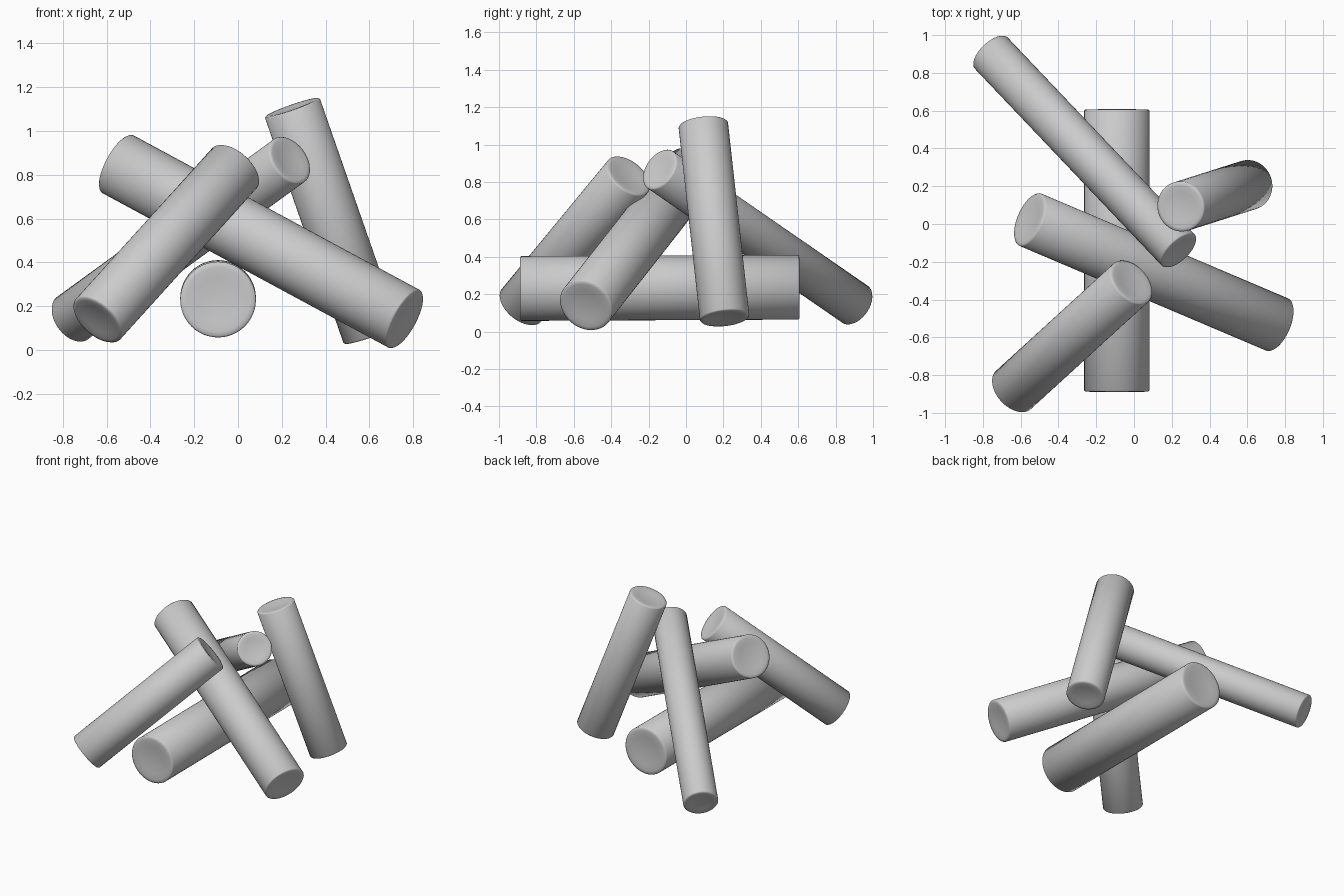
import bpy
import bmesh
import math
from mathutils import Vector

if "Cube" in bpy.data.objects:
    bpy.data.objects.remove(bpy.data.objects["Cube"])

# one plain grey for the whole log pile
grey = bpy.data.materials.new("plain grey")
grey.diffuse_color = (0.6, 0.6, 0.6, 1)
grey.use_nodes = True
grey.node_tree.nodes["Principled BSDF"].inputs["Base Color"].default_value = grey.diffuse_color

SIDES = 48


def log(name, start, end, radius):
    """Round log between two points, with softened rims and shallow dished ends."""
    a, b = Vector(start), Vector(end)
    length = (b - a).length
    # half profile (distance from axis, height), revolved around z
    lower = [(0.35, 0.008), (0.6, 0.003), (0.85, 0.0), (0.96, 0.001), (1.0, 0.007)]
    profile = [(r * radius, h) for r, h in lower]
    profile += [(r * radius, length - h) for r, h in reversed(lower)]

    bm = bmesh.new()
    rings = []
    for r, h in profile:
        rings.append([bm.verts.new((r * math.cos(2 * math.pi * i / SIDES),
                                    r * math.sin(2 * math.pi * i / SIDES), h))
                      for i in range(SIDES)])
    for r0, r1 in zip(rings, rings[1:]):
        for i in range(SIDES):
            j = (i + 1) % SIDES
            bm.faces.new((r0[i], r0[j], r1[j], r1[i]))
    bm.faces.new(list(reversed(rings[0])))
    bm.faces.new(rings[-1])
    bmesh.ops.recalc_face_normals(bm, faces=bm.faces)
    for f in bm.faces:
        f.smooth = True

    mesh = bpy.data.meshes.new(name)
    bm.to_mesh(mesh)
    bm.free()
    mesh.materials.append(grey)
    obj = bpy.data.objects.new(name, mesh)
    obj.location = a
    obj.rotation_euler = (b - a).to_track_quat('Z', 'Y').to_euler()
    bpy.context.collection.objects.link(obj)
    return obj


# thick log lying along the ground
log("base_log", (-0.091, -0.888, 0.23), (-0.091, 0.607, 0.237), 0.173)
# long log leaning across the front
log("front_cross_log", (0.764, -0.535, 0.139), (-0.554, 0.025, 0.851), 0.15)
# short log leaning at the front left
log("front_left_log", (-0.643, -0.883, 0.136), (-0.012, -0.307, 0.834), 0.137)
# thin log leaning from the back left
log("back_left_log", (-0.76, 0.909, 0.142), (0.238, -0.142, 0.868), 0.12)
# steep log on the right
log("right_log", (0.609, 0.207, 0.07), (0.247, 0.092, 1.108), 0.133)
